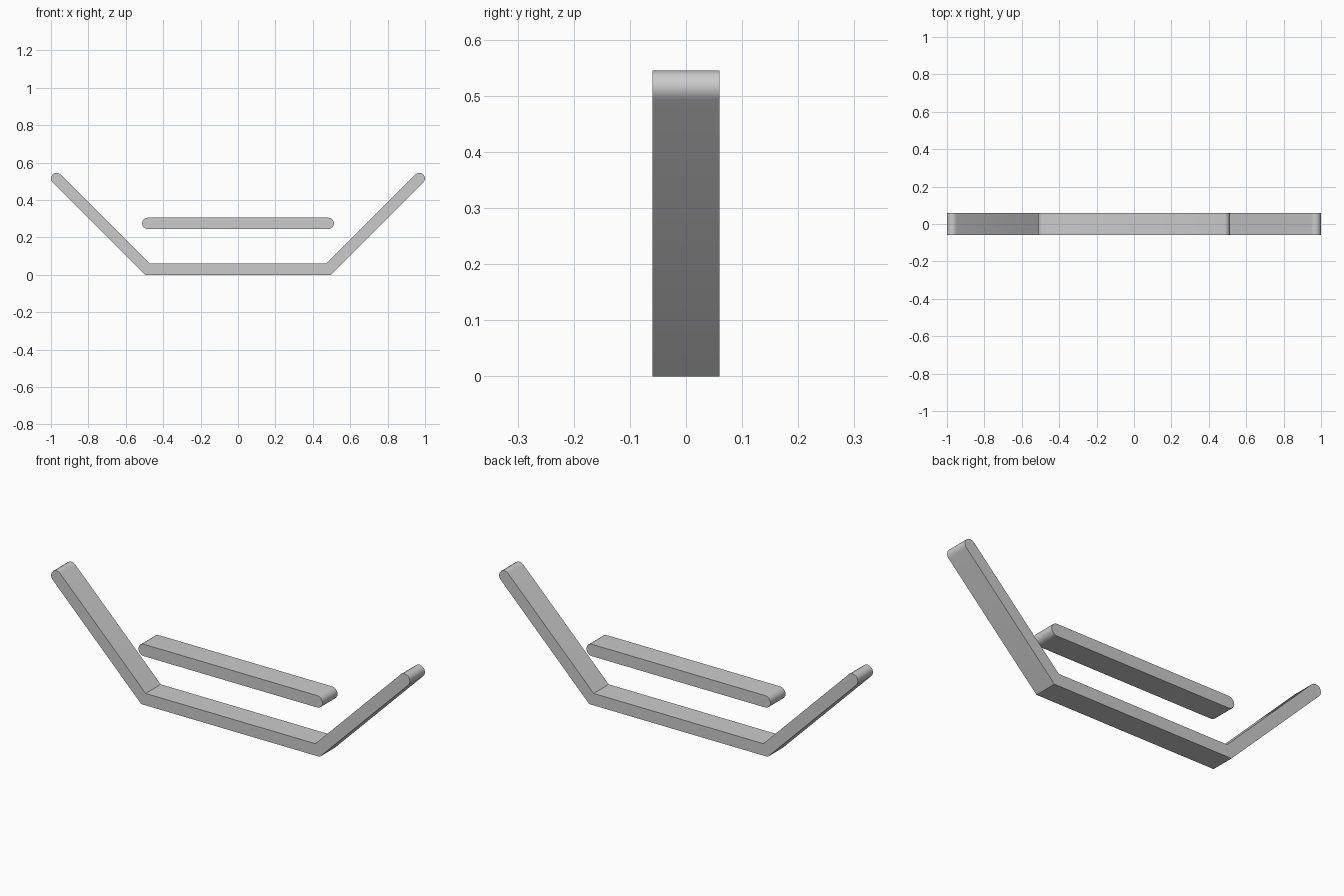
import bpy, bmesh
from math import pi, cos, sin, tan, radians
from mathutils import Vector

HALF = 0.03      # half thickness of the bars
DEPTH = 0.12     # size along y
STEPS = 8        # segments in each rounded end

old = bpy.data.objects.get("Cube")
if old:
    bpy.data.objects.remove(old, do_unlink=True)

grey = bpy.data.materials.new("light grey")
grey.use_nodes = True
colour = (0.6, 0.6, 0.6, 1)
grey.diffuse_color = colour
grey.node_tree.nodes["Principled BSDF"].inputs["Base Color"].default_value = colour


def rounded_end(x, z, angle):
    """Half circle round (x, z), facing along angle, from lower to upper side."""
    turns = [angle - pi / 2 + pi * i / STEPS for i in range(STEPS + 1)]
    return [Vector((x + HALF * cos(t), z + HALF * sin(t))) for t in turns]


def build_bar(name, right_half):
    """Mirror a half outline in x, then extrude it along y."""
    outline = right_half + [Vector((-p.x, p.y)) for p in reversed(right_half)]
    bm = bmesh.new()
    face = bm.faces.new([bm.verts.new((p.x, -DEPTH / 2, p.y)) for p in outline])
    new = bmesh.ops.extrude_face_region(bm, geom=[face])["geom"]
    moved = [v for v in new if isinstance(v, bmesh.types.BMVert)]
    bmesh.ops.translate(bm, verts=moved, vec=(0, DEPTH, 0))
    bmesh.ops.recalc_face_normals(bm, faces=bm.faces)
    mesh = bpy.data.meshes.new(name)
    bm.to_mesh(mesh)
    bm.free()
    mesh.materials.append(grey)
    obj = bpy.data.objects.new(name, mesh)
    bpy.context.collection.objects.link(obj)
    bpy.ops.object.select_all(action="DESELECT")
    obj.select_set(True)
    bpy.context.view_layer.objects.active = obj
    bpy.ops.object.shade_smooth_by_angle(angle=radians(30))


# Tray: flat base with two mitred arms rising at 45 degrees
bend, slope = 0.485, pi / 4
mitre = HALF * tan(slope / 2)
tip = 1 - HALF
tray = [Vector((bend + mitre, 0))]
tray += rounded_end(tip, HALF + (tip - bend) * tan(slope), slope)
tray += [Vector((bend - mitre, 2 * HALF))]
build_bar("bent_tray", tray)

# Straight bar floating above the base
build_bar("upper_bar", rounded_end(0.513 - HALF, 0.275, 0))
